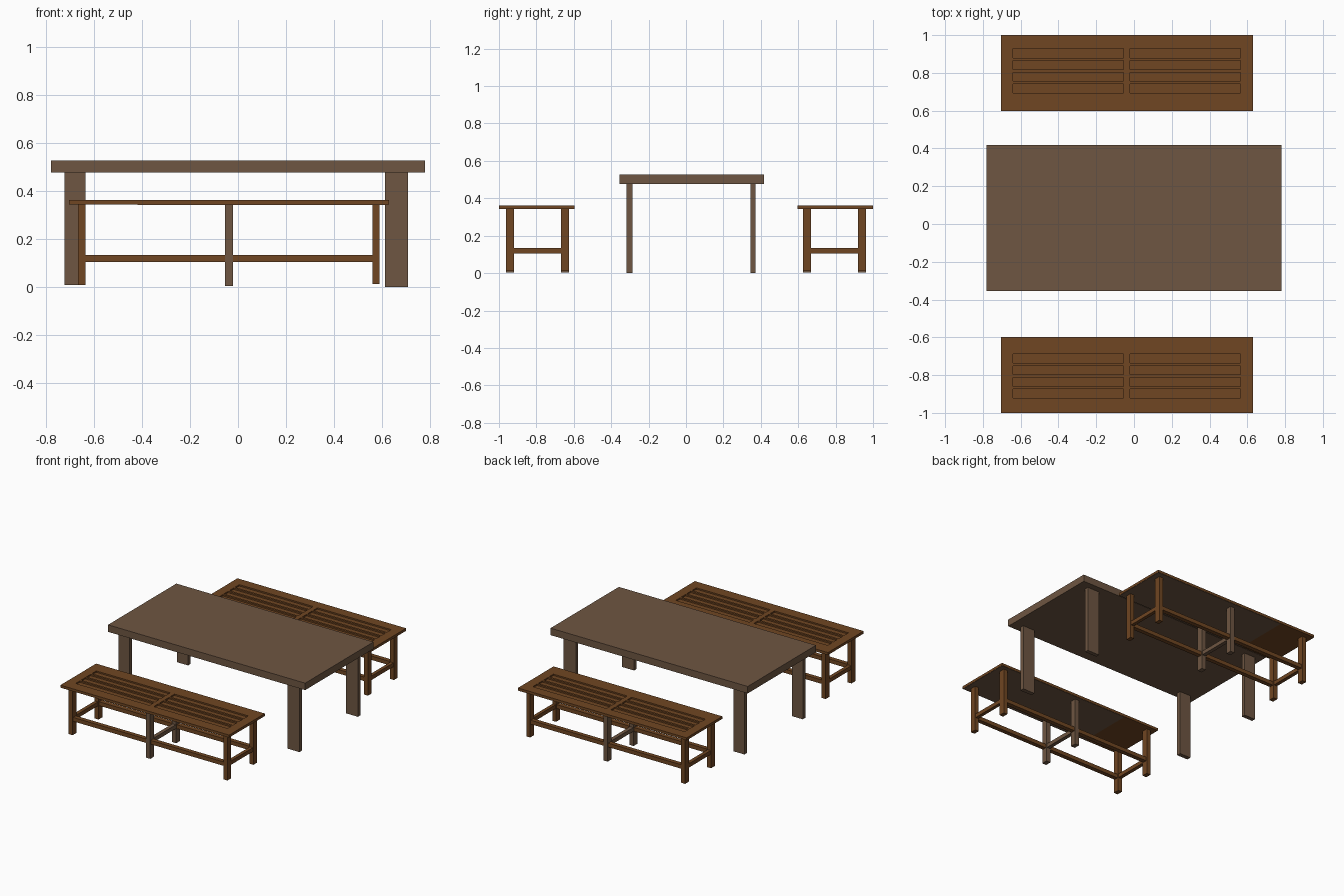
import bpy, bmesh
from mathutils import Vector

if "Cube" in bpy.data.objects:
    bpy.data.objects.remove(bpy.data.objects["Cube"])


def material(name, rgb):
    m = bpy.data.materials.new(name)
    m.diffuse_color = (*rgb, 1)
    m.use_nodes = True
    m.node_tree.nodes["Principled BSDF"].inputs["Base Color"].default_value = m.diffuse_color
    return m


GREY = material("weathered wood", (0.156, 0.093, 0.054))
BROWN = material("warm brown wood", (0.162, 0.061, 0.016))


def finish(bm, name, mat):
    me = bpy.data.meshes.new(name)
    bm.to_mesh(me)
    bm.free()
    me.materials.append(mat)
    ob = bpy.data.objects.new(name, me)
    bpy.context.collection.objects.link(ob)
    return ob


def box_mesh(x, y, z):
    bm = bmesh.new()
    bmesh.ops.create_cube(bm, size=1)
    for v in bm.verts:
        for i, r in enumerate((x, y, z)):
            lo, hi = min(r), max(r)
            v.co[i] = lo if v.co[i] < 0 else hi
    return bm


def box(name, x, y, z, mat):
    return finish(box_mesh(x, y, z), name, mat)


# Table
box("table_top", (-0.78, 0.78), (-0.355, 0.417), (0.477, 0.527), GREY)
for side, x, z0 in (("left", (-0.723, -0.636), 0.008), ("right", (0.612, 0.708), 0.0)):
    for end, y in (("front", (-0.317, -0.287)), ("back", (0.344, 0.372))):
        box(f"table_{end}_{side}_leg", x, y, (z0, 0.48), GREY)

SLOT_X = ((-0.64, -0.055), (-0.021, 0.563))
SLOT_Y = ((0.694, 0.742), (0.757, 0.803), (0.818, 0.865), (0.88, 0.928))


def bench_seat(name, s):
    """Seat board with two rows of four shallow grooves."""
    bm = box_mesh((-0.705, 0.63), (s * 0.597, s * 1.0), (0.344, 0.362))
    cuts = [((x, 0, 0), (1, 0, 0)) for r in SLOT_X for x in r]
    cuts += [((0, s * (y - 0.006 * (s < 0)), 0), (0, 1, 0)) for r in SLOT_Y for y in r]
    for co, no in cuts:
        bmesh.ops.bisect_plane(bm, geom=bm.verts[:] + bm.edges[:] + bm.faces[:],
                               plane_co=co, plane_no=no)
    slots = []
    for f in bm.faces:
        c = f.calc_center_median()
        y = abs(c.y) + 0.006 * (s < 0)
        if (c.z > 0.361 and any(a < c.x < b for a, b in SLOT_X)
                and any(a < y < b for a, b in SLOT_Y)):
            slots.append(f)
    new = bmesh.ops.extrude_discrete_faces(bm, faces=slots)["faces"]
    for f in new:
        bmesh.ops.translate(bm, verts=f.verts[:], vec=Vector((0, 0, -0.01)))
    bmesh.ops.recalc_face_normals(bm, faces=bm.faces[:])
    return finish(bm, name, BROWN)


# Benches, mirrored front to back
for label, s in (("front", -1), ("back", 1)):
    p = f"{label}_bench"
    bench_seat(f"{p}_seat", s)
    box(f"{p}_underside", (-0.42, 0.628), (s * 0.599, s * 0.998), (0.342, 0.3445), GREY)
    rows = (("inner", 0.626, 0.669), ("outer", 0.919, 0.962))
    posts = (("left", -0.667, -0.635, 0.008, BROWN),
             ("middle", -0.054, -0.021, 0.003, GREY),
             ("right", 0.56, 0.59, 0.012, BROWN))
    for row, y0, y1 in rows:
        for post, x0, x1, z0, mat in posts:
            box(f"{p}_{row}_{post}_leg", (x0, x1), (s * y0, s * y1), (z0, 0.344), mat)
        # long rails between the end legs
        box(f"{p}_{row}_rail", (-0.64, 0.565), (s * (y0 + 0.006), s * (y1 - 0.006)),
            (0.105, 0.133), BROWN)
    # short rails joining the inner and outer legs
    for post, x0, x1, z0, mat in posts:
        box(f"{p}_{post}_cross_rail", (x0 + 0.003, x1 - 0.003), (s * 0.665, s * 0.923),
            (0.106, 0.134), mat)
